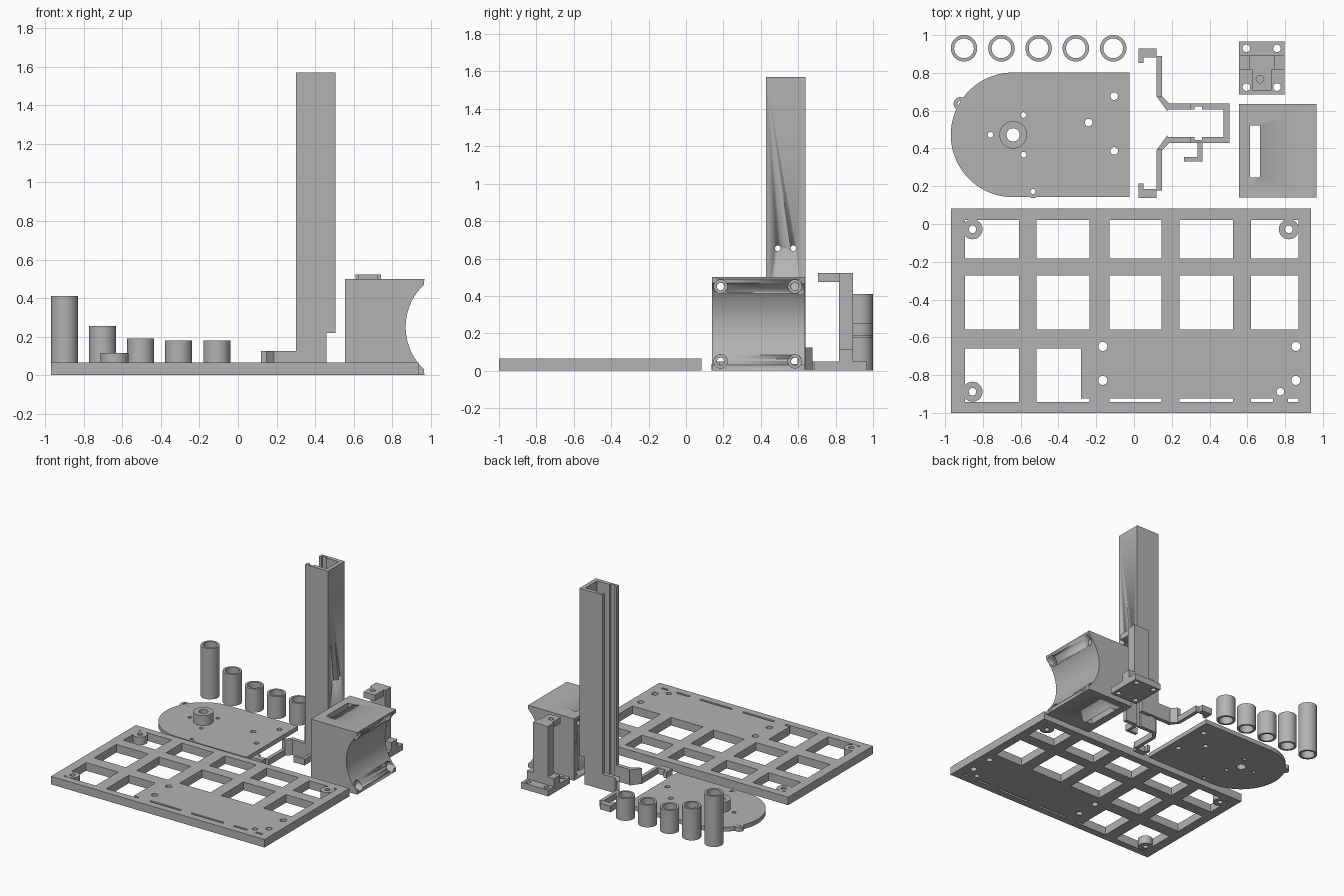
import bpy, math
from mathutils import Matrix

if "Cube" in bpy.data.objects:
    bpy.data.objects.remove(bpy.data.objects["Cube"])

grey = bpy.data.materials.new("plain grey")
grey.diffuse_color = (0.45, 0.45, 0.45, 1)
grey.use_nodes = True
grey.node_tree.nodes["Principled BSDF"].inputs["Base Color"].default_value = grey.diffuse_color
SHIFT_Y = -0.008      # centres the whole layout
AXIS_Y = 0.5415       # symmetry line of the clip and mast


def circle(x, y, r, n=40):
    return [(x + r * math.cos(2 * math.pi * i / n), y + r * math.sin(2 * math.pi * i / n)) for i in range(n)]


def rect(x0, x1, y0, y1):
    return [(x0, y0), (x1, y0), (x1, y1), (x0, y1)]


def flip(pts):
    return [(x, 2 * AXIS_Y - y) for x, y in pts]


def prism(name, outline, z0, z1, holes=(), matrix=None):
    """Filled outline with holes, extruded from z0 to z1."""
    cu = bpy.data.curves.new(name, 'CURVE')
    cu.dimensions, cu.fill_mode, cu.extrude = '2D', 'BOTH', (z1 - z0) / 2
    for loop in [outline, *holes]:
        sp = cu.splines.new('POLY')
        sp.points.add(len(loop) - 1)
        for p, (x, y) in zip(sp.points, loop):
            p.co = (x, y, 0, 1)
        sp.use_cyclic_u = True
    ob = bpy.data.objects.new(name, cu)
    bpy.context.collection.objects.link(ob)
    bpy.ops.object.select_all(action='DESELECT')
    ob.select_set(True)
    bpy.context.view_layer.objects.active = ob
    bpy.ops.object.convert(target='MESH')
    ob = bpy.context.object
    m = Matrix.Translation((0, 0, (z0 + z1) / 2))
    ob.data.transform((matrix or Matrix()) @ m)
    ob.data.transform(Matrix.Translation((0, SHIFT_Y, 0)))
    # weld the caps to the walls
    bpy.ops.object.mode_set(mode='EDIT')
    bpy.ops.mesh.select_all(action='SELECT')
    bpy.ops.mesh.remove_doubles(threshold=0.0002)
    bpy.ops.mesh.normals_make_consistent(inside=False)
    bpy.ops.object.mode_set(mode='OBJECT')
    ob.data.materials.clear()
    ob.data.materials.append(grey)
    bpy.ops.object.shade_smooth_by_angle(angle=math.radians(30))
    return ob


def cut(ob, cutters):
    for c in cutters:
        mod = ob.modifiers.new("cut", 'BOOLEAN')
        mod.operation, mod.solver, mod.object = 'DIFFERENCE', 'EXACT', c
        bpy.context.view_layer.objects.active = ob
        bpy.ops.object.modifier_apply(modifier=mod.name)
        bpy.data.objects.remove(c)


# maps profile (x, y, z) -> world (z, x, y): extrusion runs along x
ALONG_X = Matrix(((0, 0, 1, 0), (1, 0, 0, 0), (0, 1, 0, 0), (0, 0, 0, 1)))
# maps profile (x, y, z) -> world (x, z, y): extrusion runs along y
ALONG_Y = Matrix(((1, 0, 0, 0), (0, 0, 1, 0), (0, 1, 0, 0), (0, 0, 0, 1)))

# base grid plate
cols = [(-0.895, -0.61), (-0.515, -0.235), (-0.13, 0.145), (0.24, 0.525), (0.62, 0.87)]
holes = [rect(a, b, y0, y1) for y0, y1 in ((-0.175, 0.03), (-0.55, -0.265)) for a, b in cols]
holes.append(rect(-0.895, -0.61, -0.935, -0.65))
holes.append([(-0.515, -0.935), (-0.235, -0.935), (-0.235, -0.917), (-0.28, -0.917), (-0.28, -0.65), (-0.515, -0.65)])
holes += [rect(a, b, -0.935, -0.917) for a, b in cols[2:4]]
holes += [rect(0.62, 0.735, -0.935, -0.917), rect(0.815, 0.87, -0.935, -0.917)]
holes += [circle(x, y, 0.024) for x in (-0.165, 0.857) for y in (-0.64, -0.82)]
holes.append(circle(0.775, -0.88, 0.02))
prism("base_grid_plate", rect(-0.97, 0.937, -0.992, 0.09), 0, 0.065, holes)
for x, y in ((-0.855, -0.02), (0.82, -0.02), (-0.855, -0.88)):
    prism("base_boss", circle(x, y, 0.053), 0, 0.0655, [circle(x, y, 0.02)])

# round-ended motor plate with hub and ears
arc = [(-0.64 + 0.33 * math.cos(a), 0.48 + 0.33 * math.sin(a))
       for a in (math.pi / 2 + math.pi * i / 40 for i in range(41))]
spots = [(-0.76, 0.48, 0.015), (-0.585, 0.585, 0.015), (-0.585, 0.375, 0.015), (-0.105, 0.685, 0.02),
         (-0.24, 0.545, 0.02), (-0.105, 0.395, 0.02), (-0.64, 0.48, 0.035), (-0.535, 0.18, 0.013)]
prism("round_plate", arc + [(-0.025, 0.15), (-0.025, 0.81)], 0, 0.035, [circle(*s) for s in spots])
prism("plate_hub", circle(-0.64, 0.48, 0.073), 0, 0.115, [circle(-0.64, 0.48, 0.035)])
prism("plate_ear", circle(-0.92, 0.645, 0.035), 0, 0.036, [circle(-0.92, 0.645, 0.015)])
prism("plate_ear", circle(-0.535, 0.175, 0.03), 0, 0.036, [circle(-0.535, 0.18, 0.013)])

# row of spacer tubes
for x, h in zip((-0.9, -0.702, -0.505, -0.308, -0.11), (0.41, 0.255, 0.19, 0.18, 0.18)):
    prism("spacer_tube", circle(x, 0.938, 0.07), 0, h, [circle(x, 0.938, 0.052)])

# mirrored clip arms, throat and lower mast walls
hook = [(0.119, 0.684), (0.148, 0.684), (0.148, 0.897), (0.119, 0.897), (0.119, 0.937), (0.025, 0.937),
        (0.025, 0.86), (0.05, 0.86), (0.05, 0.897), (0.119, 0.897)]
throat = [(0.119, 0.684), (0.148, 0.684), (0.187, 0.647), (0.3, 0.647), (0.3, 0.615), (0.18, 0.615), (0.177, 0.605)]
wall = [(0.3, 0.647), (0.3, 0.615), (0.32, 0.615), (0.32, 0.63), (0.36, 0.63), (0.36, 0.615)]
for f in (lambda p: p, flip):
    prism("clip_arm", f(rect(0.119, 0.148, 0.684, 0.897)), 0, 0.05)
    prism("clip_hook", f(hook[4:8] + [(0.05, 0.89), (0.148, 0.89), (0.148, 0.897), (0.119, 0.897)]), 0, 0.05)
    prism("clip_throat", f(throat), 0, 0.125)
    prism("mast_foot", f(wall + [(0.46, 0.615), (0.46, 0.647)]), 0, 0.22)
prism("cable_hook", [(0.265, 0.34), (0.362, 0.34), (0.362, 0.44), (0.337, 0.44), (0.337, 0.362), (0.265, 0.362)], 0, 0.05)

# tall channel mast
half = wall + [(0.473, 0.615)]
mast = prism("mast", half + flip(half)[::-1] + [(0.505, 0.436), (0.505, 0.647)], 0.22, 1.57)
cut(mast, [prism("cutter", circle(y, 0.655, 0.015), 0.44, 0.55, (), ALONG_X) for y in (0.499, 0.582)])

# cradle block with concave end, slot and bolt holes
reach = math.asin(0.22 / 0.302)
curve = [(1.172 - 0.302 * math.cos(a), 0.25 + 0.302 * math.sin(a))
         for a in (reach * (i / 16 - 1) for i in range(33))]
block = prism("cradle_block", [(0.555, 0.5), (0.555, 0), (0.967, 0)] + curve + [(0.967, 0.5)],
              0.147, 0.643, (), ALONG_Y)
cutters = [prism("cutter", rect(0.615, 0.668, 0.255, 0.53), -0.1, 0.6)]
for y in (0.193, 0.59):
    for z in (0.05, 0.45):
        cutters.append(prism("cutter", circle(y, z, 0.02, 24), 0.5, 1.1, (), ALONG_X))
        cutters.append(prism("cutter", circle(y, z, 0.036, 32), 0.9, 1.1, (), ALONG_X))
cut(block, cutters)

# post bracket: foot, shoulder, column, top tab
prism("bracket_foot", rect(0.555, 0.797, 0.693, 0.973), 0, 0.05,
      [circle(x, y, 0.02) for x in (0.595, 0.757) for y in (0.733, 0.938)])
prism("bracket_shoulder", rect(0.555, 0.797, 0.825, 0.9), 0.05, 0.115)
prism("bracket_column", rect(0.61, 0.743, 0.825, 0.9), 0.05, 0.522)
prism("bracket_tab", rect(0.625, 0.727, 0.715, 0.83), 0.475, 0.522, [circle(0.667, 0.775, 0.02)])
